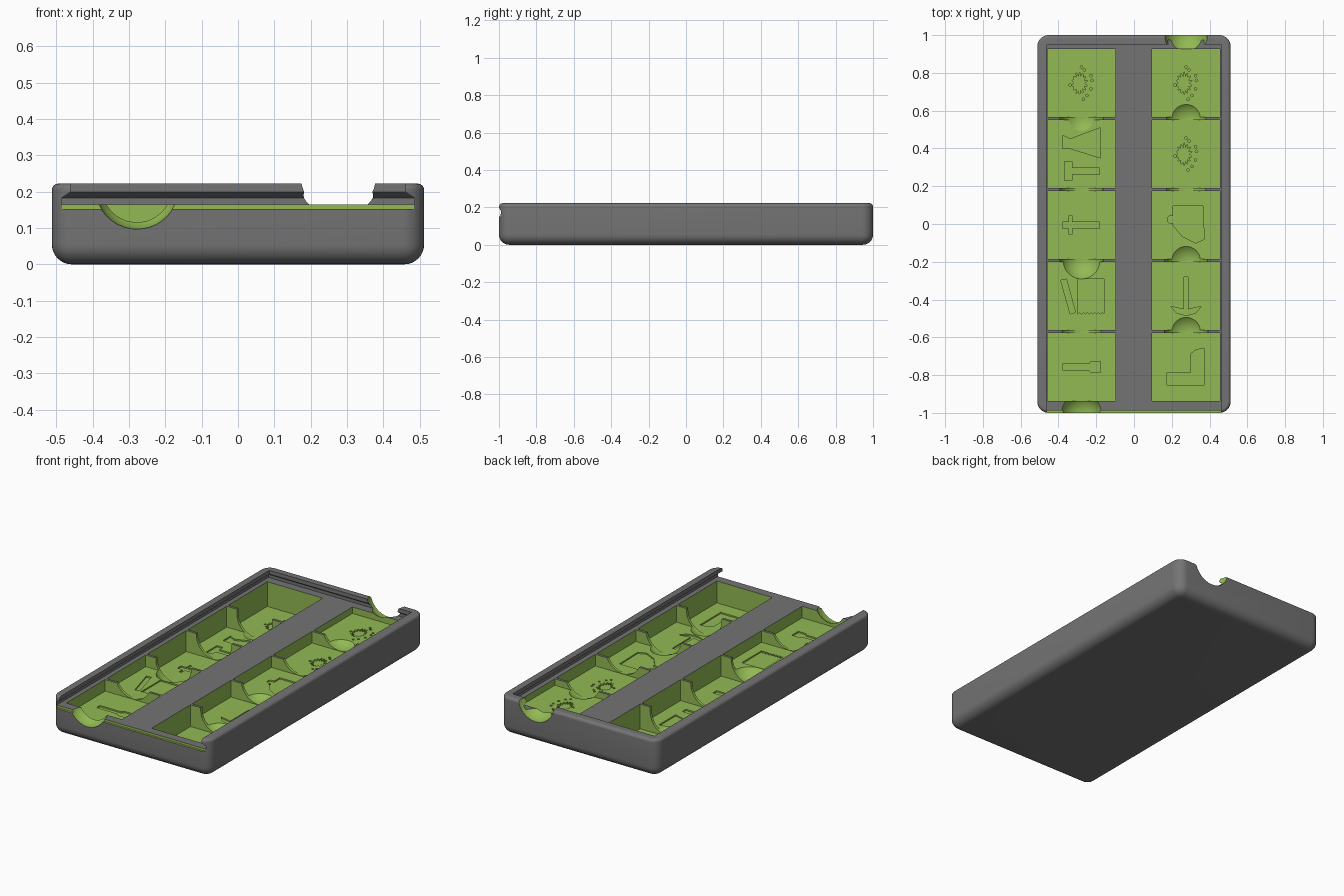
import bpy, bmesh, math, random

if "Cube" in bpy.data.objects:
    bpy.data.objects.remove(bpy.data.objects["Cube"])


def make_material(name, color):
    mat = bpy.data.materials.new(name)
    mat.use_nodes = True
    mat.diffuse_color = color
    mat.node_tree.nodes["Principled BSDF"].inputs["Base Color"].default_value = color
    return mat


GRAY, GREEN = 0, 1
materials = [make_material("case gray", (0.175, 0.175, 0.175, 1)),
             make_material("pocket green", (0.29, 0.49, 0.088, 1))]


def loft(name, rings, index):
    """Closed solid skinned through rings of equal point count."""
    bm = bmesh.new()
    add_loft(bm, rings, index)
    return finish(name, bm)


def add_loft(bm, rings, index):
    rows = [[bm.verts.new(p) for p in ring] for ring in rings]
    n = len(rows[0])
    faces = [bm.faces.new(rows[0]), bm.faces.new(rows[-1])]
    for low, high in zip(rows, rows[1:]):
        for i in range(n):
            j = (i + 1) % n
            faces.append(bm.faces.new((low[i], low[j], high[j], high[i])))
    for f in faces:
        f.material_index = index


def finish(name, bm):
    bmesh.ops.recalc_face_normals(bm, faces=bm.faces)
    mesh = bpy.data.meshes.new(name)
    bm.to_mesh(mesh)
    bm.free()
    for mat in materials:
        mesh.materials.append(mat)
    obj = bpy.data.objects.new(name, mesh)
    bpy.context.collection.objects.link(obj)
    return obj


def cut(cutter, use_self=False):
    """Subtract a cutter from the tray and discard it."""
    mod = tray.modifiers.new("cut", 'BOOLEAN')
    mod.operation, mod.solver, mod.object = 'DIFFERENCE', 'EXACT', cutter
    mod.use_self = use_self
    bpy.context.view_layer.objects.active = tray
    bpy.ops.object.modifier_apply(modifier=mod.name)
    bpy.data.objects.remove(cutter)


def rect(x0, x1, y0, y1, z):
    return [(x0, y0, z), (x1, y0, z), (x1, y1, z), (x0, y1, z)]


def circle(x, y, r, n):
    return [(x + r * math.cos(math.tau * i / n), y + r * math.sin(math.tau * i / n))
            for i in range(n)]


def rounded_ring(inset, z, steps=8):
    """Rounded rectangle of the case outline, pulled in by inset."""
    r = max(0.06 - inset, 0.004)
    cx, cy = 0.512 - inset - r, 1 - inset - r
    points = []
    for quarter, (sx, sy) in enumerate([(1, 1), (-1, 1), (-1, -1), (1, -1)]):
        for s in range(steps + 1):
            a = (quarter + s / steps) * math.pi / 2
            points.append((sx * cx + r * math.cos(a), sy * cy + r * math.sin(a), z))
    return points


# Case body with a large bottom fillet and a small top one
HEIGHT, BED = 0.222, 0.165
BOTTOM_R, TOP_R = 0.055, 0.018
arc = [i / 8 * math.pi / 2 for i in range(9)]
rings = [rounded_ring(BOTTOM_R * (1 - math.sin(a)), BOTTOM_R * (1 - math.cos(a))) for a in arc]
rings += [rounded_ring(TOP_R * (1 - math.cos(a)), HEIGHT - TOP_R * (1 - math.sin(a))) for a in arc]
tray = loft("storage_tray", rings, GRAY)

# Sliding lid channel with an undercut lip, open at the front
lid_profile = [(0, BED), (0, 0.183), (0.024, 0.199), (0.024, 0.3)]
cut(loft("lid_channel", [rect(-0.485 + d, 0.485 - d, -1.2, 0.974 - d, z)
                         for d, z in lid_profile], GRAY))

# Green step along the front edge of the bed
cut(loft("front_step", [rect(-0.484, 0.484, -1.2, -0.988, z) for z in (0.152, 0.18)], GREEN))

# Two columns of square pockets, listed front to back with their floor heights
PITCH, HALF, MIDDLE = 0.3757, 0.18, -0.006
columns = {-0.278: [0.097, 0.097, 0.042, 0.042, 0.02],
           0.276: [0.037, 0.067, 0.097, 0.097, 0.127]}
row_y = [MIDDLE + PITCH * (i - 2) for i in range(5)]
for x, floors in columns.items():
    for y, floor in zip(row_y, floors):
        cut(loft("pocket", [rect(x - HALF, x + HALF, y - HALF, y + HALF, z)
                            for z in (floor, 0.173)], GREEN))


def finger_scoop(x, y, bottom, r=0.115):
    """Ball-ended cutter rising straight up from its equator."""
    profile = [(r * math.sin(a), bottom + r * (1 - math.cos(a)))
               for a in [(0.2 + i) / 10.2 * math.pi / 2 for i in range(11)]]
    profile.append((r, 0.4))
    cut(loft("scoop", [[(px, py, z) for px, py in circle(x, y, rad, 48)]
                       for rad, z in profile], GREEN))


# Finger scoops through every divider, plus one outer wall per column
for x, floors in columns.items():
    for i in range(4):
        finger_scoop(x, row_y[i] + PITCH / 2, min(floors[i], floors[i + 1]) + 0.0015)
left, right = columns
finger_scoop(left, -1.0, columns[left][0])
finger_scoop(right, 1.0, columns[right][-1])


# Shallow pictograms sunk into the pocket floors, drawn in hundredths
def engrave(x, row, *shapes):
    floor = columns[x][row]
    bm = bmesh.new()
    for shape in shapes:
        add_loft(bm, [[(x + u / 100, row_y[row] + v / 100, z) for u, v in shape]
                      for z in (floor - 0.008, floor + 0.02)], GREEN)
    cut(finish("pictogram", bm), use_self=True)


def mirror_v(half):
    return half + [(u, -v) for u, v in reversed(half)]


def mirror_u(half):
    return half + [(-u, v) for u, v in reversed(half)]


# Club
engrave(left, 0, mirror_v([(-10, 1.6), (4, 1.6), (5, 3), (10, 3)]))

# Wavy sheet and slanted bar
wave = [(-2 + i, -9.5 + (i % 2)) for i in range(15)]
engrave(left, 1, wave + [(12, 9), (-2, 9)], [(-11, 8.5), (-8, 9), (-3.2, -8.5), (-6, -9.5)])

# Sword
engrave(left, 2, mirror_v([(-10, 1.7), (-6.5, 1.7), (-6.5, 5), (-5, 5), (-5, 1.7), (9.5, 1.7)]))

# Hammer and flask
hammer = mirror_v([(-9, 5), (-5, 5), (-5, 1.7), (9.5, 1.7)])
flask = [(-10, 10), (-10, 3), (-6, 3), (10, -2), (10, 14), (-6, 8)]
engrave(left, 3, [(u, v - 9) for u, v in hammer], flask)

# Boot
engrave(right, 0, [(-10, -3), (2.5, -3), (2.5, 7), (5, 9), (9.5, 10), (9.5, -9.5), (-10, -9.5)])

# Pick
engrave(right, 1, mirror_u([(1, 10), (1, -7), (8, -5.5), (5, -9), (1, -10)]))

# Sack with a tied neck
engrave(right, 2, [(-7, 10), (9, 10), (9.5, -7.5), (5, -9.5), (-2, -6), (-7, 0)],
        circle(-8, 3, 2, 12))

# Ragged treasure pile with scattered crumbs
random.seed(4)
pile = []
for i in range(28):
    a = math.tau * i / 28
    r = 1 if i % 2 else random.uniform(0.55, 0.8)
    pile.append((4.2 * r * math.cos(a) - 1, 6 * r * math.sin(a)))
crumbs = [circle(u, v, 0.7, 8) for u, v in
          [(0, 8.5), (1.5, 7), (5, 4), (5.5, 1.5), (5, -3), (1, -8.5), (3, -6.5), (-6, -1)]]
for x, row in [(left, 4), (right, 4), (right, 3)]:
    engrave(x, row, pile, *crumbs)

# Smooth fillets and scoops, crisp edges elsewhere
bpy.ops.object.select_all(action='DESELECT')
tray.select_set(True)
bpy.context.view_layer.objects.active = tray
bpy.ops.object.shade_smooth_by_angle(angle=math.radians(30))
